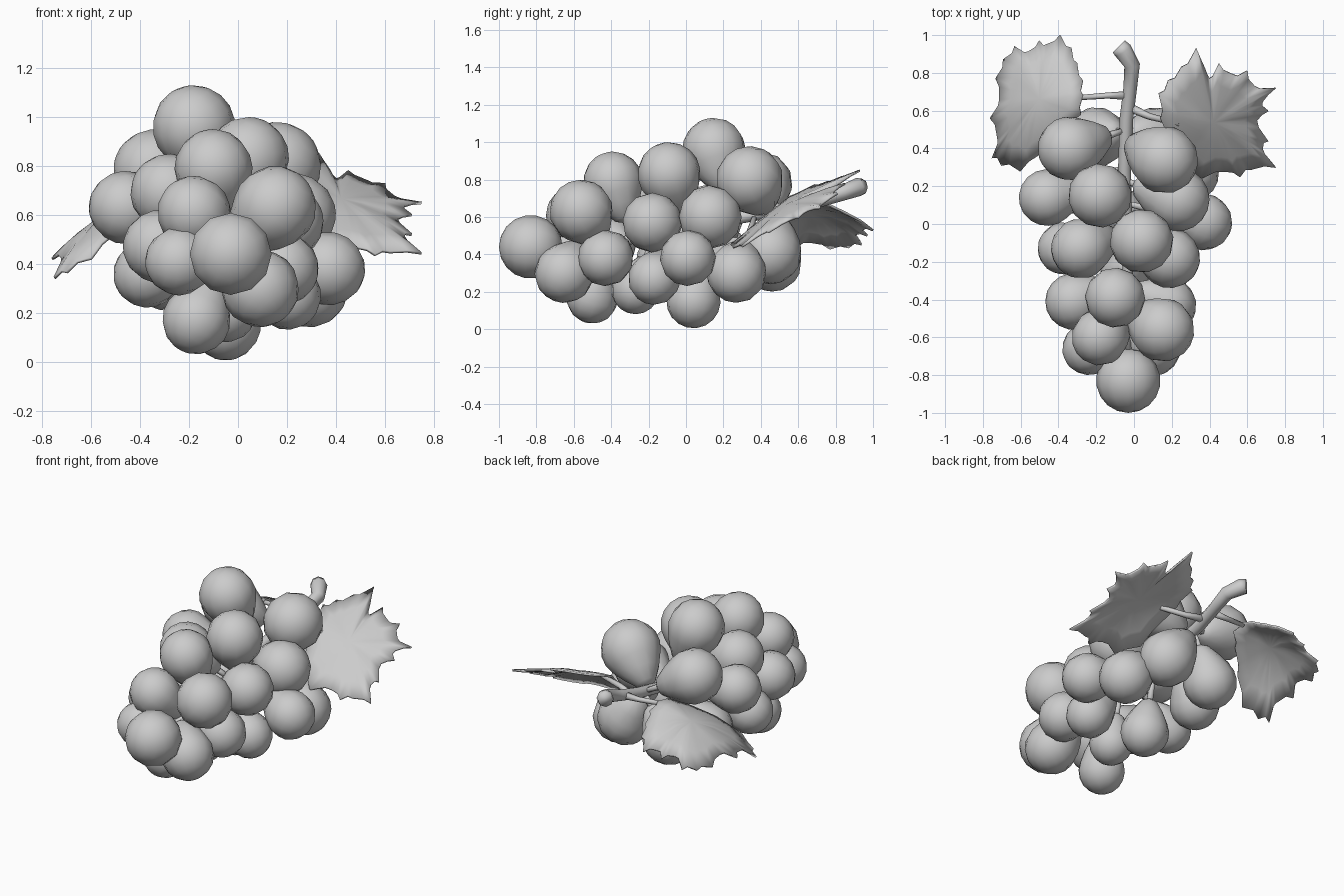
import bpy
import bmesh
import math
from mathutils import Vector

cube = bpy.data.objects.get("Cube")
if cube:
    bpy.data.objects.remove(cube, do_unlink=True)

# One plain grey for every part
grey = bpy.data.materials.new("plain_grey")
grey.use_nodes = True
shade = (0.6, 0.6, 0.6, 1)
grey.diffuse_color = shade
grey.node_tree.nodes["Principled BSDF"].inputs["Base Color"].default_value = shade


def add_object(name, bm):
    """Turn a bmesh into a smooth shaded grey object."""
    bmesh.ops.recalc_face_normals(bm, faces=bm.faces)
    mesh = bpy.data.meshes.new(name)
    bm.to_mesh(mesh)
    bm.free()
    mesh.materials.append(grey)
    mesh.shade_smooth()
    obj = bpy.data.objects.new(name, mesh)
    bpy.context.collection.objects.link(obj)
    return obj


def tube(name, points, radii, sides=8):
    """Sweep a round section along points, with caps at both ends."""
    bm = bmesh.new()
    points = [Vector(p) for p in points]
    rings = []
    for i, point in enumerate(points):
        ahead = points[min(i + 1, len(points) - 1)]
        behind = points[max(i - 1, 0)]
        turn = (ahead - behind).to_track_quat('Y', 'Z')
        ring = []
        for s in range(sides):
            angle = math.tau * s / sides
            offset = Vector((math.cos(angle), 0, math.sin(angle))) * radii[i]
            ring.append(bm.verts.new(point + turn @ offset))
        rings.append(ring)
    for low, high in zip(rings, rings[1:]):
        for s in range(sides):
            n = (s + 1) % sides
            bm.faces.new((low[s], low[n], high[n], high[s]))
    bm.faces.new(rings[0])
    bm.faces.new(rings[-1])
    return add_object(name, bm)


# Woody main stem, running from the cut end down into the bunch
stem_path = [(-.08, .94, .76), (-.06, .92, .76), (-.01, .84, .73), (-.02, .72, .69),
             (-.04, .56, .65), (-.05, .3, .6), (-.04, 0, .53), (-.03, -.35, .47),
             (-.03, -.7, .44)]
tube("main_stem", stem_path, [.045, .05, .042, .036, .036, .034, .03, .025, .015])

# Leaf stalks
tube("right_leaf_stalk", [(-.03, .68, .68), (-.14, .68, .68), (-.28, .67, .69)],
     [.024, .016, .014], 6)
tube("left_leaf_stalk", [(-.03, .62, .66), (.08, .57, .67), (.24, .53, .68)],
     [.024, .018, .014], 6)

# Grapes: centre x, y, z and radius
grapes = [
    (-.18, .15, .96, .17), (-.34, .4, .78, .17), (.16, .34, .8, .18),
    (.04, -.09, .83, .17), (-.1, -.39, .79, .16), (.15, -.56, .63, .17),
    (-.18, -.6, .61, .15), (-.03, -.83, .44, .17), (-.24, -.66, .41, .14),
    (.09, -.65, .3, .16), (-.17, -.5, .17, .14), (-.05, .04, .15, .145),
    (.18, -.43, .38, .15), (.19, -.18, .57, .16), (.23, .13, .6, .17),
    (.37, .01, .38, .15), (.2, -.17, .27, .14), (.29, .27, .3, .16),
    (-.2, .46, .36, .16), (.12, .45, .41, .17), (-.46, .14, .63, .15),
    (-.28, -.13, .69, .16), (-.37, -.13, .36, .14), (-.32, -.41, .47, .15),
    (-.05, -.27, .21, .13), (-.3, .2, .36, .15),
]


def stem_anchor(centre):
    """Point on the main stem that a grape hangs from, a little behind it."""
    y = min(centre.y + .1, .5)
    for a, b in zip(stem_path, stem_path[1:]):
        if b[1] <= y <= a[1]:
            return Vector(a).lerp(Vector(b), (a[1] - y) / (a[1] - b[1]))
    return Vector(stem_path[-1])


for number, (x, y, z, radius) in enumerate(grapes, 1):
    centre = Vector((x, y, z))
    anchor = stem_anchor(centre)
    inward = (anchor - centre).normalized()
    bm = bmesh.new()
    bmesh.ops.create_uvsphere(bm, u_segments=12, v_segments=9, radius=radius)
    # Draw the stem end out into a tapering neck
    reach = min((anchor - centre).length, radius * 1.5)
    pull = max(reach - radius, 0)
    turn = inward.to_track_quat('Z', 'Y')
    for v in bm.verts:
        v.co.z += pull * max(v.co.z / radius - .5, 0) ** 2 * 4
        v.co = centre + turn @ v.co
    add_object(f"grape_{number}", bm)
    tube(f"grape_stalk_{number}", [anchor, centre + inward * radius * .9],
         [.014, .024], 6)


def leaf(name, outline, middle, height, bow):
    """Toothed leaf blade: rings from the middle out to a serrated edge."""
    middle = Vector(middle)
    corners = [Vector(p) for p in outline]
    edge = []
    for a, b in zip(corners, corners[1:] + corners[:1]):
        notch = a.lerp(b, .35)
        edge += [a, notch + (middle - notch) * .05]
    bm = bmesh.new()

    def put(p, t, rib):
        lift = bow * (1 - t * t) + rib * .005 * t
        return bm.verts.new((p.x, p.y, height(p.x, p.y) + lift))

    hub = put(middle, 0, 0)
    rings = []
    for t in (.35, .7, 1):
        rings.append([put(middle.lerp(p, t), t, math.cos(i * math.pi / 4))
                      for i, p in enumerate(edge)])
    count = len(edge)
    for i in range(count):
        n = (i + 1) % count
        bm.faces.new((hub, rings[0][i], rings[0][n]))
        for low, high in zip(rings, rings[1:]):
            bm.faces.new((low[i], high[i], high[n], low[n]))
    obj = add_object(name, bm)
    solid = obj.modifiers.new("thickness", 'SOLIDIFY')
    solid.thickness = .012
    solid.offset = 0
    return obj


def drooping(x, y):
    """Height that falls away on all sides from the stalk end."""
    d = math.hypot(x + .27, y - .65)
    return .7 - .2 * d - .75 * d * d


def raised(x, y):
    """Height that climbs to the back and sags at the inner front corner."""
    return .46 - .22 * x + .49 * y - .5 * (.75 - x) * max(.5 - y, 0)


# Drooping leaf on the right
leaf("right_leaf",
     [(-.27, .68), (-.27, .76), (-.3, .85), (-.33, .93), (-.39, 1), (-.46, .95),
      (-.5, .97), (-.56, .91), (-.63, .94), (-.69, .87), (-.73, .77), (-.71, .66),
      (-.76, .56), (-.72, .45), (-.75, .35), (-.7, .31), (-.6, .28), (-.48, .38),
      (-.36, .5), (-.28, .58)],
     (-.5, .66), drooping, .01)

# Raised leaf on the left
leaf("left_leaf",
     [(.14, .56), (.13, .69), (.18, .76), (.25, .83), (.33, .93), (.37, .83),
      (.4, .77), (.45, .85), (.53, .79), (.6, .81), (.64, .73), (.75, .72),
      (.68, .65), (.71, .6), (.65, .55), (.71, .44), (.68, .4), (.75, .3),
      (.62, .29), (.56, .25), (.48, .28), (.35, .24), (.22, .32)],
     (.42, .54), raised, .03)
